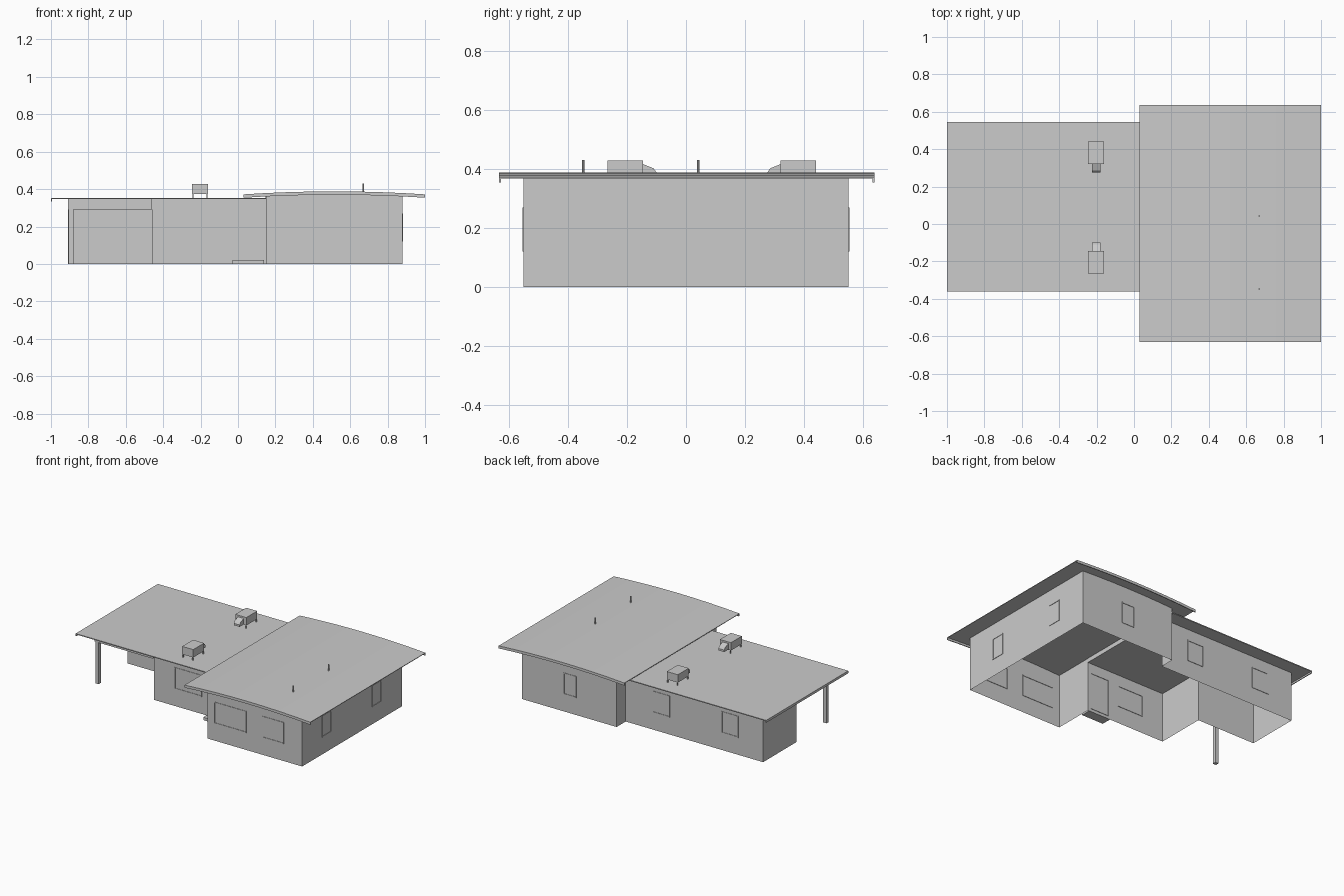
import bpy, bmesh
from mathutils import Vector

cube = bpy.data.objects.get("Cube")
if cube:
    bpy.data.objects.remove(cube)

grey = bpy.data.materials.new("plain_grey")
grey.use_nodes = True
tone = (0.6, 0.6, 0.6, 1)
grey.diffuse_color = tone
grey.node_tree.nodes["Principled BSDF"].inputs["Base Color"].default_value = tone


def finish(name, bm):
    mesh = bpy.data.meshes.new(name)
    bm.to_mesh(mesh)
    bm.free()
    mesh.materials.append(grey)
    obj = bpy.data.objects.new(name, mesh)
    bpy.context.collection.objects.link(obj)
    return obj


def box(name, lo, hi):
    bm = bmesh.new()
    bmesh.ops.create_cube(bm, size=1)
    lo, hi = Vector(lo), Vector(hi)
    for v in bm.verts:
        v.co = (lo + hi) / 2 + v.co * (hi - lo)
    return finish(name, bm)


def prism(name, profile, axis, a, b):
    """Extrude a closed 2D profile along x (0) or y (1)."""
    bm = bmesh.new()
    place = (lambda p, d: (d, p[0], p[1])) if axis == 0 else (lambda p, d: (p[0], d, p[1]))
    ends = [[bm.verts.new(place(p, d)) for p in profile] for d in (a, b)]
    for ring in ends:
        bm.faces.new(ring)
    for i in range(len(profile)):
        j = (i + 1) % len(profile)
        bm.faces.new((ends[0][i], ends[0][j], ends[1][j], ends[1][i]))
    bmesh.ops.recalc_face_normals(bm, faces=bm.faces)
    return finish(name, bm)


def walls(name, path, top):
    """Single-skin walls along an open plan path, open below."""
    bm = bmesh.new()
    cols = [(bm.verts.new((x, y, 0)), bm.verts.new((x, y, top(x)))) for x, y in path]
    for (a, b), (c, d) in zip(cols, cols[1:]):
        bm.faces.new((a, c, d, b))
    return finish(name, bm)


def arch(x):
    return 0.388 - 0.068 * (x - 0.515) ** 2


# Main wing walls with tops following the arched roof
steps = [0.15 + 0.73 * i / 6 for i in range(7)]
plan = [(0.15, -0.27)] + [(x, -0.55) for x in steps]
plan += [(x, 0.55) for x in reversed(steps)] + [(0.15, 0.45)]
walls("main_walls", plan, lambda x: arch(x) - 0.003)

# Low wing walls, stepped back at the porch
walls("low_walls", [(0.15, 0.45), (-0.91, 0.45), (-0.91, 0.08), (-0.46, 0.08),
                    (-0.46, -0.27), (0.15, -0.27)], lambda x: 0.347)
# Closing strip between the low roof and the arched roof
box("clerestory", (0.148, -0.27, 0.345), (0.152, 0.45, 0.375))

# Arched roof and its gable boards
xs = [0.03 + 0.97 * i / 8 for i in range(9)]


def arched(name, depth, y0, y1):
    upper = [(x, arch(x)) for x in xs]
    prism(name, upper + [(x, z - depth) for x, z in reversed(upper)], 1, y0, y1)


arched("main_roof", 0.004, -0.63, 0.635)
arched("front_gable_board", 0.018, -0.632, -0.626)
arched("back_gable_board", 0.018, 0.631, 0.637)

# Flat roof and its edge board
box("low_roof", (-1, -0.36, 0.346), (0.15, 0.545, 0.352))
box("low_roof_board", (-1, -0.36, 0.335), (-0.994, 0.545, 0.35))

# Porch post, beams and doorstep
box("porch_post", (-0.905, -0.28, 0), (-0.88, -0.255, 0.3))
box("porch_front_beam", (-0.91, -0.28, 0.29), (-0.46, -0.262, 0.347))
box("porch_side_beam", (-0.91, -0.28, 0.29), (-0.892, 0.08, 0.347))
box("doorstep", (-0.03, -0.34, 0), (0.14, -0.27, 0.02))


def frame(name, axis, wall, a, b, z0=0.12, z1=0.27):
    """Thin opening frame on a wall facing x (0) or y (1)."""
    t, w = 0.003, 0.006
    bars = [(a, a + w, z0, z1), (b - w, b, z0, z1), (a, b, z0, z0 + w), (a, b, z1 - w, z1)]
    for i, (p, q, low, high) in enumerate(bars):
        lo, hi = (wall - t, p, low), (wall + t, q, high)
        if axis == 1:
            lo, hi = (p, wall - t, low), (q, wall + t, high)
        box(f"{name}_{i + 1}", lo, hi)


frame("front_wide_window", 1, -0.55, 0.2, 0.45)
frame("front_small_window", 1, -0.55, 0.57, 0.74)
frame("low_front_window", 1, -0.27, -0.3, -0.09)
frame("door_frame", 1, -0.27, -0.02, 0.13, 0.02, 0.28)
frame("back_main_window", 1, 0.55, 0.46, 0.56)
frame("back_low_window_a", 1, 0.45, -0.19, -0.06)
frame("back_low_window_b", 1, 0.45, -0.72, -0.59)
frame("side_window_a", 0, 0.88, -0.33, -0.23)
frame("side_window_b", 0, 0.88, 0.22, 0.32)


# Rooftop units on legs, cowls facing each other
def unit(name, back, s):
    y = lambda d: back + s * d
    prism(name + "_body", [(y(0), 0.373), (y(0.12), 0.373), (y(0.12), 0.428), (y(0), 0.428)],
          0, -0.245, -0.16)
    prism(name + "_cowl", [(y(0.12), 0.375), (y(0.165), 0.375), (y(0.165), 0.388),
                           (y(0.155), 0.402), (y(0.12), 0.416)], 0, -0.225, -0.18)
    for i, x in enumerate((-0.243, -0.168)):
        for j, d in enumerate((0.003, 0.117)):
            p = sorted((y(d - 0.003), y(d + 0.003)))
            box(f"{name}_leg_{i}{j}", (x, p[0], 0.35), (x + 0.006, p[1], 0.375))


unit("front_unit", -0.265, 1)
unit("back_unit", 0.44, -1)

# Vent pipes
for i, y in enumerate((-0.347, 0.042)):
    bpy.ops.mesh.primitive_cylinder_add(vertices=8, radius=0.004, depth=0.06,
                                        location=(0.67, y, 0.4))
    pipe = bpy.context.object
    pipe.name = f"vent_pipe_{i + 1}"
    pipe.data.materials.append(grey)
